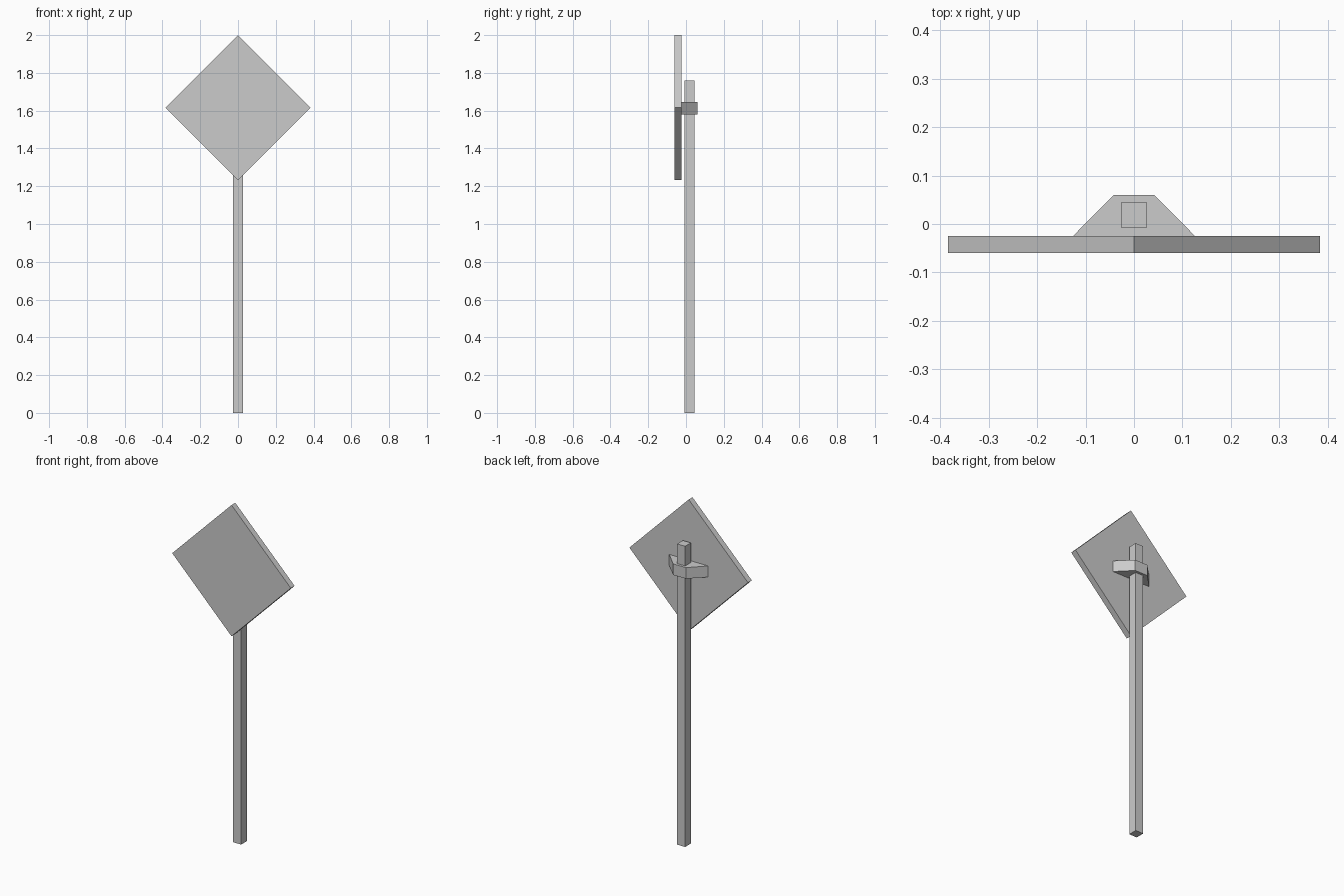
import bpy, bmesh
from mathutils import Vector

if "Cube" in bpy.data.objects:
    bpy.data.objects.remove(bpy.data.objects["Cube"])


def prism(name, profile, offset):
    """Extrude a flat 3D outline along an offset into a closed solid."""
    bm = bmesh.new()
    face = bm.faces.new([bm.verts.new(p) for p in profile])
    ext = bmesh.ops.extrude_face_region(bm, geom=[face], use_keep_orig=True)
    verts = [g for g in ext["geom"] if isinstance(g, bmesh.types.BMVert)]
    bmesh.ops.translate(bm, verts=verts, vec=Vector(offset))
    bmesh.ops.recalc_face_normals(bm, faces=bm.faces)
    mesh = bpy.data.meshes.new(name)
    bm.to_mesh(mesh)
    bm.free()
    obj = bpy.data.objects.new(name, mesh)
    bpy.context.collection.objects.link(obj)
    return obj


# Square post
w, y0, y1 = 0.026, -0.008, 0.045
prism("post", [(-w, y0, 0), (w, y0, 0), (w, y1, 0), (-w, y1, 0)], (0, 0, 1.76))

# Diamond sign panel
r, zc, front = 0.384, 1.616, -0.06
prism("sign_panel", [(0, front, zc - r), (r, front, zc), (0, front, zc + r), (-r, front, zc)],
      (0, 0.035, 0))

# Tapered bracket joining the panel to the post
zb = 1.58
prism("bracket", [(-0.126, -0.025, zb), (0.126, -0.025, zb), (0.042, 0.06, zb), (-0.042, 0.06, zb)],
      (0, 0, 0.065))
